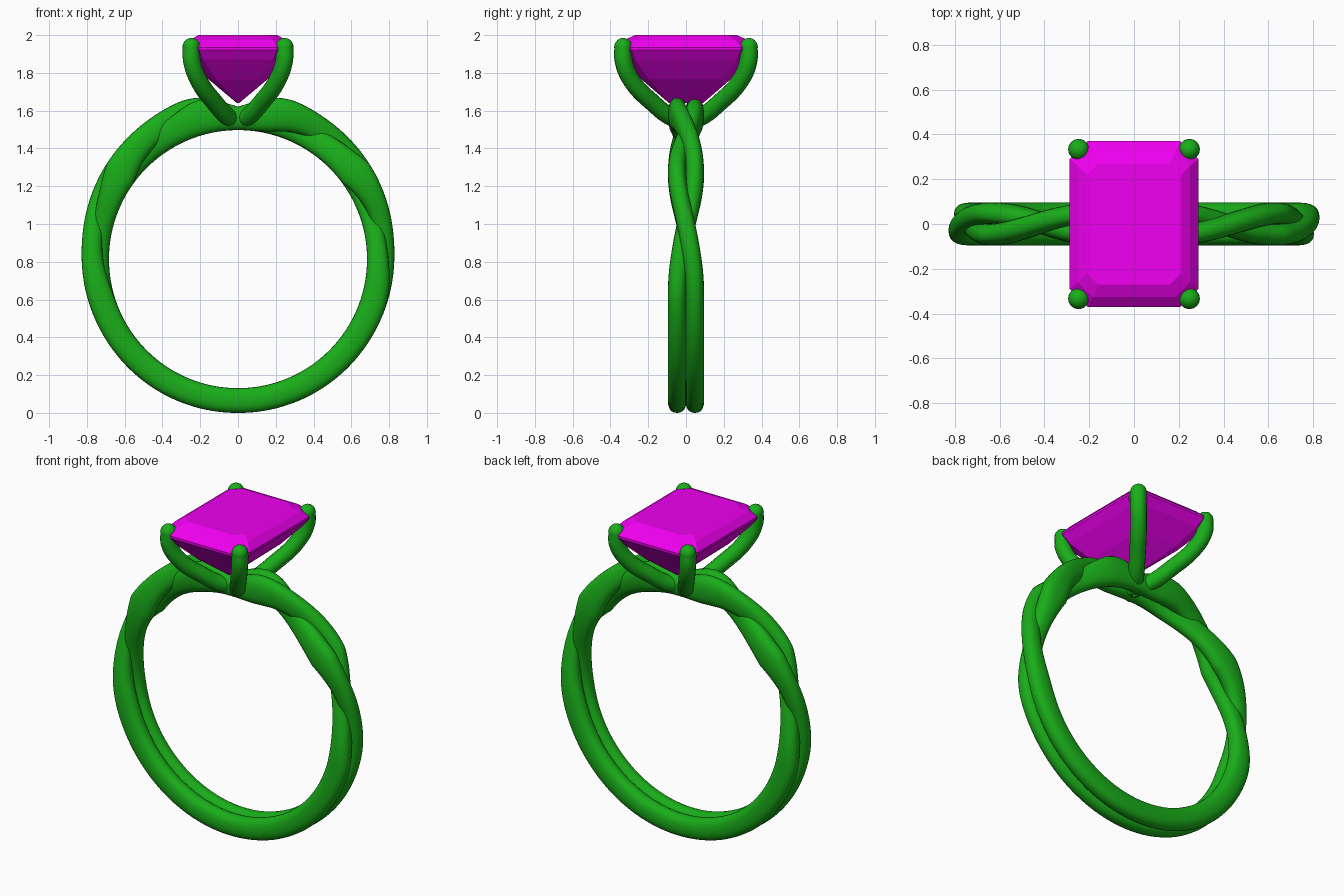
import bpy, bmesh
from math import sin, cos, pi, degrees, copysign

if "Cube" in bpy.data.objects:
    bpy.data.objects.remove(bpy.data.objects["Cube"])


def material(name, color):
    m = bpy.data.materials.new(name)
    m.diffuse_color = color
    m.use_nodes = True
    m.node_tree.nodes["Principled BSDF"].inputs["Base Color"].default_value = m.diffuse_color
    return m


METAL = material("green_metal", (0.01, 0.42, 0.01, 1))
GEM = material("magenta_gem", (0.87, 0.0, 0.87, 1))


def loft(name, rings, mat, closed=False, smooth=True):
    """Skin a list of equal-sized rings, capping the ends unless closed."""
    bm = bmesh.new()
    vr = [[bm.verts.new(p) for p in ring] for ring in rings]
    n = len(vr[0])
    pairs = list(zip(vr, vr[1:])) + ([(vr[-1], vr[0])] if closed else [])
    for a, b in pairs:
        for i in range(n):
            j = (i + 1) % n
            bm.faces.new((a[i], a[j], b[j], b[i]))
    if not closed:
        bm.faces.new(vr[0])
        bm.faces.new(vr[-1])
    bmesh.ops.recalc_face_normals(bm, faces=bm.faces)
    for f in bm.faces:
        f.smooth = smooth
    me = bpy.data.meshes.new(name)
    bm.to_mesh(me)
    bm.free()
    me.materials.append(mat)
    ob = bpy.data.objects.new(name, me)
    bpy.context.collection.objects.link(ob)
    return ob


def interp(x, knots):
    for (x0, y0), (x1, y1) in zip(knots, knots[1:]):
        if x <= x1:
            f = (x - x0) / (x1 - x0)
            return y0 + (y1 - y0) * f
    return knots[-1][1]


def eased(x, knots):
    return sum(interp(min(180, max(0, x + d)), knots) for d in (-6, -3, 0, 3, 6)) / 5


# Band: two strands, plain below and twisted on each shoulder
INNER = 0.683
CENTRE = INNER + 0.131
HALF = [(0, .0655), (60, .068), (95, .073), (125, .088), (150, .098),
        (165, .106), (171, .09), (180, .055)]
TWIST = [(0, 0), (76, 0), (104, pi / 2), (126, pi), (148, 1.5 * pi), (168, 2 * pi), (180, 2 * pi)]


def strand(name, s):
    rings = []
    for k in range(180):
        t = 2 * pi * k / 180
        deg = degrees(t if t <= pi else 2 * pi - t)
        side = 1 if t <= pi else -1
        e, ph = eased(deg, HALF), eased(deg, TWIST)
        y = s * 0.047 * cos(ph)
        rc = INNER + e + s * side * 0.3 * e * sin(ph)
        h = e * (1 - 0.3 * abs(sin(ph)))
        ring = []
        for i in range(24):
            a = 2 * pi * i / 24
            ca, sa = cos(a), sin(a)
            r = rc + h * copysign(abs(ca) ** 0.85, ca)
            ring.append((r * sin(t), y + 0.049 * copysign(abs(sa) ** 0.85, sa),
                         CENTRE - r * cos(t)))
        rings.append(ring)
    loft(name, rings, METAL, closed=True)


strand("band_strand_front", -1)
strand("band_strand_back", 1)

# Prongs: four curved claws with rounded tips
PATH = [(0, 0, 1.545), (.05, .075, 1.565), (.125, .18, 1.645), (.205, .285, 1.755),
        (.244, .33, 1.86), (.247, .333, 1.938)]
for sx, sy, label in ((1, -1, "front_right"), (-1, -1, "front_left"),
                      (1, 1, "back_right"), (-1, 1, "back_left")):
    cu = bpy.data.curves.new("prong_" + label, 'CURVE')
    cu.dimensions = '3D'
    cu.bevel_depth = 0.047
    cu.bevel_resolution = 5
    cu.use_fill_caps = True
    cu.resolution_u = 8
    sp = cu.splines.new('BEZIER')
    sp.bezier_points.add(len(PATH) - 1)
    for bp, (x, y, z) in zip(sp.bezier_points, PATH):
        bp.co = (sx * x, sy * y, z)
        bp.handle_left_type = bp.handle_right_type = 'AUTO'
    cu.materials.append(METAL)
    bpy.context.collection.objects.link(bpy.data.objects.new("prong_" + label, cu))
    tip = [[(sx * .247 + .047 * cos(b) * cos(2 * pi * i / 20),
             sy * .333 + .047 * cos(b) * sin(2 * pi * i / 20),
             1.938 + .047 * sin(b)) for i in range(20)]
           for b in (-1.4, -1, -.6, -.3, 0, .3, .6, .9, 1.2, 1.45)]
    loft("prong_tip_" + label, tip, METAL)


# Stone: step-cut rectangle with clipped corners
def octagon(hx, hy, c, z):
    q = [(hx, hy - c), (hx - c, hy)]
    pts = q + [(-x, y) for x, y in q[::-1]]
    pts += [(-x, -y) for x, y in pts]
    return [(x, y, z) for x, y in pts]


STEPS = [(.006, .09, .004, 1.64), (.155, .235, .04, 1.765), (.25, .335, .065, 1.87),
         (.287, .37, .08, 1.92), (.287, .37, .08, 1.935), (.25, .325, .065, 1.975),
         (.21, .27, .05, 2.0)]
loft("stone", [octagon(*s) for s in STEPS], GEM, smooth=False)
